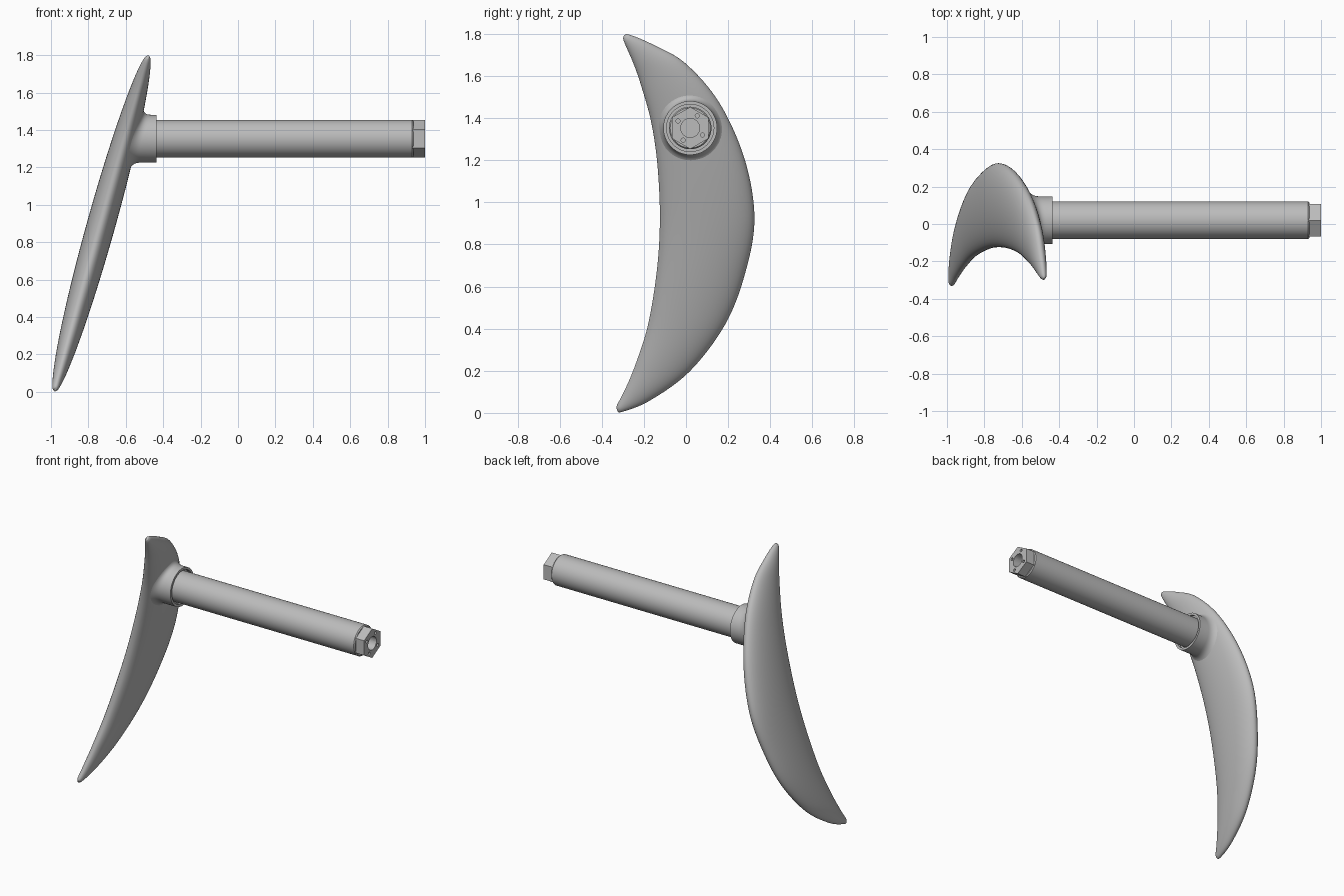
import bpy, bmesh, math
from mathutils import Vector
from mathutils.bvhtree import BVHTree

cube = bpy.data.objects.get("Cube")
if cube:
    bpy.data.objects.remove(cube, do_unlink=True)

grey = bpy.data.materials.new("plain_grey")
grey.use_nodes = True
grey.diffuse_color = (0.5, 0.5, 0.5, 1)
grey.node_tree.nodes["Principled BSDF"].inputs["Base Color"].default_value = (0.5, 0.5, 0.5, 1)

AXIS_Y, AXIS_Z = 0.02, 1.353      # centre line of the shaft, which runs along x
TILT = math.radians(15.6)


def on_axis(x, r, a):
    return Vector((x, AXIS_Y + r * math.cos(a), AXIS_Z + r * math.sin(a)))


def finish(name, bm, angle=35):
    bmesh.ops.remove_doubles(bm, verts=bm.verts, dist=1e-5)
    bmesh.ops.recalc_face_normals(bm, faces=bm.faces)
    mesh = bpy.data.meshes.new(name)
    bm.to_mesh(mesh)
    bm.free()
    obj = bpy.data.objects.new(name, mesh)
    bpy.context.collection.objects.link(obj)
    mesh.materials.append(grey)
    bpy.ops.object.select_all(action='DESELECT')
    obj.select_set(True)
    bpy.context.view_layer.objects.active = obj
    bpy.ops.object.shade_smooth_by_angle(angle=math.radians(angle))
    return obj


def skin(rings):
    """Bridge equal closed rings of points with quads."""
    bm = bmesh.new()
    loops = [[bm.verts.new(p) for p in ring] for ring in rings]
    n = len(rings[0])
    for a, b in zip(loops, loops[1:]):
        for i in range(n):
            j = (i + 1) % n
            bm.faces.new((a[i], a[j], b[j], b[i]))
    return bm


def lathe(name, profile, sides=64):
    rings = [[on_axis(x, r, math.tau * i / sides) for i in range(sides)] for x, r in profile]
    bm = skin(rings)
    bmesh.ops.dissolve_degenerate(bm, dist=1e-6, edges=bm.edges)
    return finish(name, bm)


def spline(points, steps):
    """Smooth curve through the points."""
    pts = [Vector(p) for p in points]
    pts = [2 * pts[0] - pts[1]] + pts + [2 * pts[-1] - pts[-2]]
    out = []
    for a, b, c, d in zip(pts, pts[1:], pts[2:], pts[3:]):
        for k in range(steps):
            t = k / steps
            out.append(0.5 * (2 * b + (c - a) * t + (2 * a - 5 * b + 4 * c - d) * t ** 2
                              + (3 * b - a - 3 * c + d) * t ** 3))
    return out + [pts[-2]]


# Crescent blade: elliptical ribs between the outer and inner edge, as (y, z)
outer = [(-.327, .014), (-.305, .005), (-.17, .06), (.02, .2), (.186, .42), (.28, .66),
         (.325, .92), (.28, 1.2), (.16, 1.47), (0, 1.657), (-.15, 1.745), (-.27, 1.796), (-.297, 1.788)]
inner = [(-.327, .014), (-.328, .035), (-.29, .11), (-.24, .23), (-.18, .42), (-.138, .68),
         (-.124, .92), (-.135, 1.17), (-.165, 1.38), (-.215, 1.56), (-.25, 1.66), (-.295, 1.765), (-.297, 1.788)]
normal = Vector((math.cos(TILT), 0, -math.sin(TILT)))


def blade_point(p):
    rise = p.y - 0.9
    return Vector((-0.73 + rise * math.tan(TILT), p.x, p.y))


ribs = []
for o, i in zip(spline(outer, 8), spline(inner, 8)):
    a, b = blade_point(o), blade_point(i)
    mid, half = (a + b) / 2, (a - b) / 2
    u = min(1, abs(mid.z - 0.9) / 0.9)
    thick = 0.076 * math.sqrt(1 - u * u) * min(1, half.length / 0.02)
    ribs.append([mid + half * math.cos(math.tau * k / 48) + normal * thick * math.sin(math.tau * k / 48)
                 for k in range(48)])
blade_bm = skin(ribs)
bmesh.ops.recalc_face_normals(blade_bm, faces=blade_bm.faces)
surface = BVHTree.FromBMesh(blade_bm)
finish("crescent_blade", blade_bm, 60)


# Flared fillet that follows the blade face and runs out to the collar
def face_point(r, a):
    while r > 0.05:
        hit = surface.ray_cast(on_axis(1, r, a), Vector((-1, 0, 0)))[0]
        if hit:
            return hit
        r -= 0.005
    return on_axis(-0.6, r, a)


COLLAR_R, COLLAR_X, SIDES = 0.128, -0.435, 64
columns = []
for k in range(SIDES):
    a = math.tau * k / SIDES
    foot = face_point(0.172, a) - normal * 0.004
    corner = on_axis(min(face_point(COLLAR_R, a).x, COLLAR_X - 0.02), COLLAR_R, a)
    top = on_axis(min(corner.x + 0.045, COLLAR_X - 0.01), COLLAR_R, a)
    curve = [foot * (1 - t) ** 2 + corner * 2 * t * (1 - t) + top * t * t for t in (j / 8 for j in range(9))]
    columns.append(curve + [on_axis(COLLAR_X, COLLAR_R, a), on_axis(COLLAR_X, 0.112, a),
                            on_axis(COLLAR_X - 0.02, 0.112, a), on_axis(COLLAR_X - 0.02, 0.09, a)])
finish("flared_collar", skin(list(zip(*columns))))

# Shaft with a small end chamfer and a blind bore
lathe("shaft", [(-0.56, 0), (-0.56, 0.101), (0.93, 0.101), (0.937, 0.095), (0.937, 0.045),
                (0.8, 0.045), (0.8, 0)])

# Hexagonal end with a centre bore and four pin holes
bm = skin([[on_axis(x, 0.1, math.radians(30 + 60 * k)) for k in range(6)] for x in (0.9, 1.0)])
bmesh.ops.holes_fill(bm, edges=bm.edges, sides=0)
hex_end = finish("hex_end", bm, 20)


def drill(y, z, radius, depth, sides):
    bpy.ops.mesh.primitive_cylinder_add(vertices=sides, radius=radius, depth=depth * 2,
                                        location=(1, y, z), rotation=(0, math.pi / 2, 0))
    cutter = bpy.context.object
    cutter.data.materials.append(grey)
    bpy.context.view_layer.objects.active = hex_end
    cut = hex_end.modifiers.new("hole", 'BOOLEAN')
    cut.operation, cut.object, cut.solver = 'DIFFERENCE', cutter, 'EXACT'
    bpy.ops.object.modifier_apply(modifier=cut.name)
    bpy.data.objects.remove(cutter, do_unlink=True)


drill(AXIS_Y, AXIS_Z, 0.045, 0.15, 40)
for k in range(4):
    spot = on_axis(1, 0.067, math.radians(60 + 90 * k))
    drill(spot.y, spot.z, 0.01, 0.04, 16)
bpy.ops.object.select_all(action='DESELECT')
hex_end.select_set(True)
bpy.context.view_layer.objects.active = hex_end
bpy.ops.object.shade_smooth_by_angle(angle=math.radians(35))
